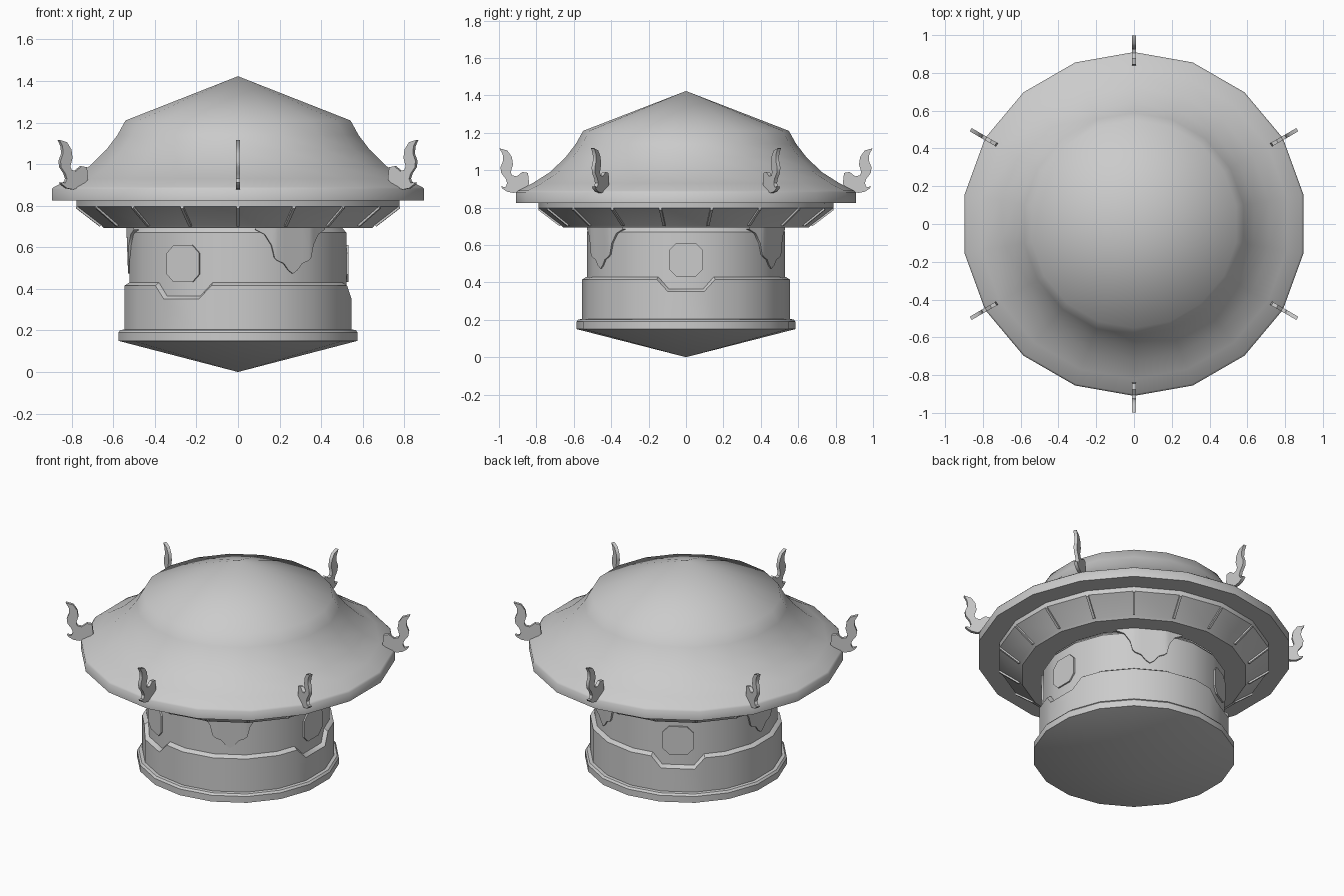
import bpy, bmesh, math
from mathutils import Matrix, Vector

if "Cube" in bpy.data.objects:
    bpy.data.objects.remove(bpy.data.objects["Cube"])

SIDES = 18
STEP = math.radians(20)
START = math.radians(90)


def finish(name, bm, angle=35):
    bmesh.ops.recalc_face_normals(bm, faces=bm.faces[:])
    mesh = bpy.data.meshes.new(name)
    bm.to_mesh(mesh)
    bm.free()
    ob = bpy.data.objects.new(name, mesh)
    bpy.context.collection.objects.link(ob)
    bpy.ops.object.select_all(action='DESELECT')
    ob.select_set(True)
    bpy.context.view_layer.objects.active = ob
    bpy.ops.object.shade_smooth_by_angle(angle=math.radians(angle))
    return ob


def poly_radius(r, a):
    # distance to the 18-sided wall along direction a
    off = (a - START) % STEP - STEP / 2
    return r * math.cos(STEP / 2) / math.cos(off)


def polar(r, a, z):
    return Vector((r * math.cos(a), r * math.sin(a), z))


def loft(bm, rings, closed=True):
    # join rings of points; a single-point ring becomes a pole
    vr = [[bm.verts.new(p) for p in ring] for ring in rings]
    for a, b in zip(vr, vr[1:]):
        n = max(len(a), len(b))
        for i in range(n if closed else n - 1):
            j = (i + 1) % n
            if len(a) == 1:
                bm.faces.new((a[0], b[j], b[i]))
            elif len(b) == 1:
                bm.faces.new((a[i], a[j], b[0]))
            else:
                bm.faces.new((a[i], a[j], b[j], b[i]))
    return vr


def lathe(name, profile, angle=35):
    bm = bmesh.new()
    loft(bm, [[(0, 0, z)] if r == 0 else
              [polar(r, START + i * STEP, z) for i in range(SIDES)]
              for r, z in profile])
    return finish(name, bm, angle)


def plate(name, outline, thick, matrix):
    # outline in local XZ, extruded both ways along local Y
    bm = bmesh.new()
    front = [bm.verts.new(matrix @ Vector((x, -thick / 2, z))) for x, z in outline]
    back = [bm.verts.new(matrix @ Vector((x, thick / 2, z))) for x, z in outline]
    n = len(outline)
    bm.faces.new(front)
    bm.faces.new(back[::-1])
    for i in range(n):
        j = (i + 1) % n
        bm.faces.new((front[i], front[j], back[j], back[i]))
    return finish(name, bm, 40)


def turn(deg):
    return Matrix.Rotation(math.radians(deg), 4, 'Z')


# Roof with flared brim, and the stepped eaves under it
lathe("roof", [(0, 1.423), (0.55, 1.21), (0.589, 1.14), (0.643, 1.07),
               (0.726, 0.99), (0.82, 0.93), (0.9, 0.89), (0.91, 0.88),
               (0.91, 0.825), (0.78, 0.825)], 45)
lathe("eaves", [(0.79, 0.827), (0.788, 0.797), (0.667, 0.705),
                (0.655, 0.692), (0.515, 0.692)])

# Eave ribs, one at each corner
for i in range(SIDES):
    plate("eave_rib", [(0.785, 0.81), (0.79, 0.787), (0.677, 0.701), (0.66, 0.71)],
          0.014, turn(90 + 20 * i))

# Upper drum and the base with its pointed underside
lathe("drum_wall", [(0.51, 0.692), (0.53, 0.67), (0.53, 0.34)])
lathe("base_ring", [(0.545, 0.205), (0.575, 0.202), (0.585, 0.19),
                    (0.585, 0.15), (0, 0.0)])

# Lower band whose top edge dips below each window
cols = [(90 + 20 * i, 0.415) for i in range(SIDES)]
for w in (0, 120, 240):
    cols = [(a, 0.35 if abs((a - w + 180) % 360 - 180) < 11 else z) for a, z in cols]
    cols += [(w - 16.5, 0.415), (w + 16.5, 0.415)]
cols.sort(key=lambda c: c[0] % 360)


def band_ring(r, height):
    return [polar(poly_radius(r, math.radians(a)), math.radians(a), height(z))
            for a, z in cols]


bm = bmesh.new()
loft(bm, [band_ring(0.525, lambda z: z + 0.016), band_ring(0.534, lambda z: z + 0.014),
          band_ring(0.555, lambda z: z), band_ring(0.555, lambda z: 0.195)])
finish("lower_band", bm)

# Octagonal windows on every sixth wall face
w, c, z0, z1 = 0.09, 0.038, 0.432, 0.61
octagon = [(-w, z0 + c), (-w + c, z0), (w - c, z0), (w, z0 + c),
           (w, z1 - c), (w - c, z1), (-w + c, z1), (-w, z1 - c)]
for deg in (0, 120, 240):
    plate("window", octagon, 0.03,
          turn(deg + 90) @ Matrix.Translation((0, -0.516, 0)))

# Pointed drapes hanging from the eaves, wrapped on the wall
half = [(0.2, 0.685), (0.15, 0.662), (0.115, 0.61), (0.1, 0.55),
        (0.085, 0.536), (0.05, 0.522), (0.025, 0.49)]
edge = [(-u, z) for u, z in half] + [(0, 0.473)] + [(u, z) for u, z in half[::-1]]
for deg in (60, 180, 300):
    def drape_row(offset, top):
        pts = []
        for u, z in edge:
            a = math.radians(deg) + math.atan2(u, 0.52)
            z = 0.694 if top else z
            lift = offset + (0.008 * (z - 0.47) / 0.22 if offset > 0 else 0)
            pts.append(polar(poly_radius(0.53, a) + lift, a, z))
        return pts
    bm = bmesh.new()
    loft(bm, [drape_row(-0.01, True), drape_row(0.007, True),
              drape_row(0.007, False), drape_row(-0.01, False)], closed=False)
    finish("drape", bm)

# Curled flame-shaped horns around the brim
horn = [(0.998, 1.117), (0.955, 1.105), (0.931, 1.07), (0.925, 1.03), (0.937, 0.99),
        (0.93, 0.972), (0.905, 0.967), (0.875, 0.99), (0.845, 0.985), (0.838, 0.925),
        (0.88, 0.89), (0.92, 0.878), (0.955, 0.884), (0.98, 0.9), (0.99, 0.912),
        (0.965, 0.91), (0.956, 0.93), (0.965, 0.955), (0.988, 0.985), (0.992, 1.015),
        (0.978, 1.05), (0.98, 1.085)]
# mirror the upper curl so the tip bends outward
for i in range(6):
    plate("roof_horn", [(min(r, 1.0), z) for r, z in horn], 0.02, turn(30 + 60 * i))
